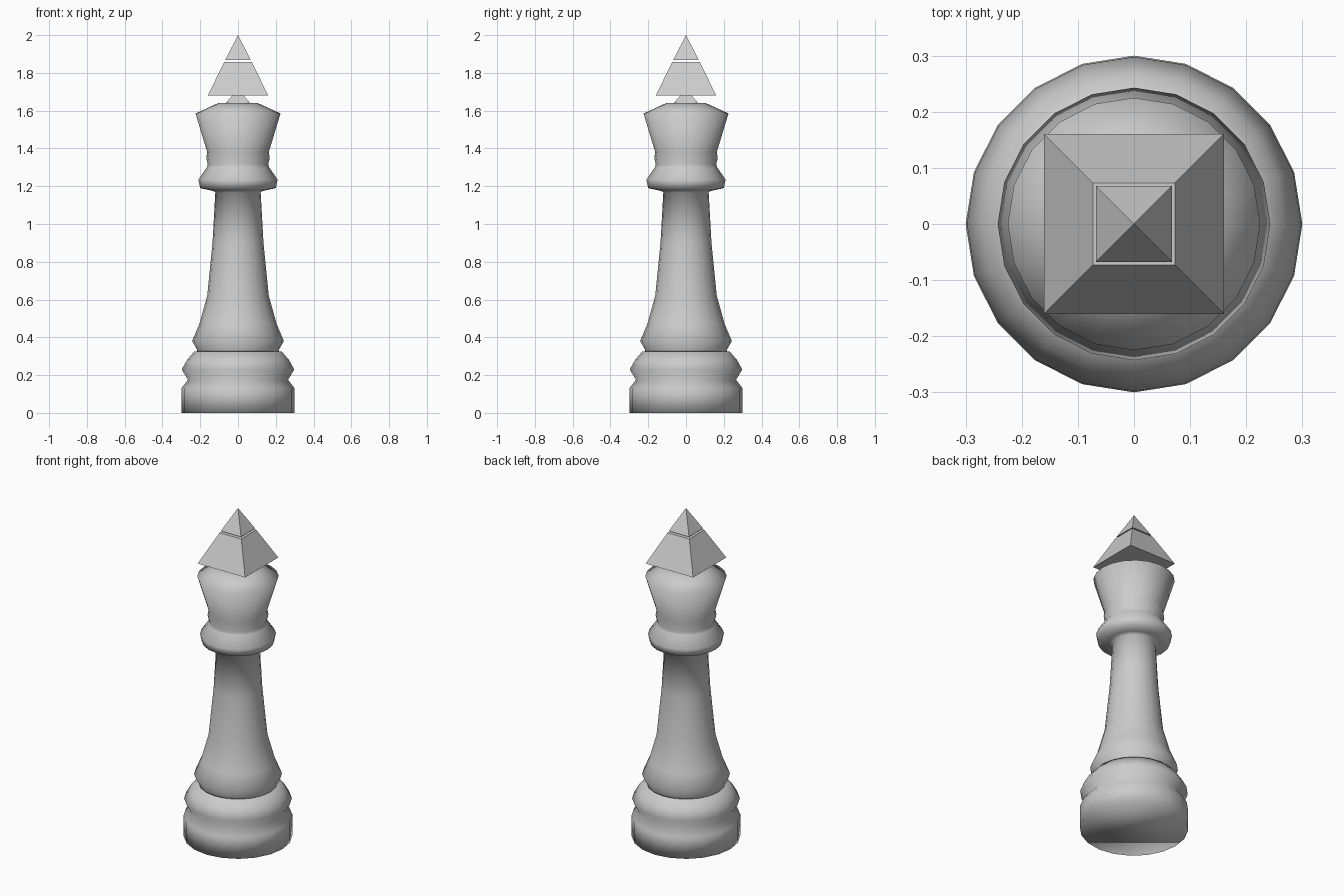
import bpy, bmesh, math

if "Cube" in bpy.data.objects:
    bpy.data.objects.remove(bpy.data.objects["Cube"])

SIDES = 20


def make_object(name, bm, smooth):
    bmesh.ops.recalc_face_normals(bm, faces=bm.faces)
    for f in bm.faces:
        f.smooth = smooth
    me = bpy.data.meshes.new(name)
    bm.to_mesh(me)
    bm.free()
    ob = bpy.data.objects.new(name, me)
    bpy.context.collection.objects.link(ob)
    return ob


def lathe(name, profile):
    """Revolve (radius, height) points and cap both ends."""
    bm = bmesh.new()
    rings = []
    for r, z in profile:
        rings.append([bm.verts.new((r * math.cos(2 * math.pi * i / SIDES),
                                    r * math.sin(2 * math.pi * i / SIDES), z))
                      for i in range(SIDES)])
    for a, b in zip(rings, rings[1:]):
        for i in range(SIDES):
            j = (i + 1) % SIDES
            bm.faces.new((a[i], a[j], b[j], b[i]))
    bm.faces.new(rings[0][::-1])
    bm.faces.new(rings[-1])
    return make_object(name, bm, True)


def frustum(name, half_low, z_low, half_high, z_high):
    """Square pyramid section with sides parallel to the axes."""
    bm = bmesh.new()
    corners = [(-1, -1), (1, -1), (1, 1), (-1, 1)]
    low = [bm.verts.new((x * half_low, y * half_low, z_low)) for x, y in corners]
    bm.faces.new(low[::-1])
    if half_high == 0:
        tip = bm.verts.new((0, 0, z_high))
        for i in range(4):
            bm.faces.new((low[i], low[(i + 1) % 4], tip))
    else:
        high = [bm.verts.new((x * half_high, y * half_high, z_high)) for x, y in corners]
        for i in range(4):
            j = (i + 1) % 4
            bm.faces.new((low[i], low[j], high[j], high[i]))
        bm.faces.new(high)
    return make_object(name, bm, False)


# Stepped foot
lathe("base", [(0.30, 0), (0.30, 0.13), (0.265, 0.175), (0.298, 0.23),
               (0.27, 0.28), (0.232, 0.325)])

# Stem, collar and flared head
lathe("body", [(0.217, 0.325), (0.217, 0.335), (0.243, 0.38), (0.205, 0.47),
               (0.163, 0.62), (0.135, 0.90), (0.12, 1.17), (0.145, 1.178),
               (0.20, 1.19), (0.21, 1.235), (0.165, 1.30), (0.16, 1.315),
               (0.168, 1.35), (0.163, 1.38), (0.225, 1.585), (0.105, 1.64)])

# Pyramid finial in three pieces
frustum("finial_foot", 0.07, 1.635, 0.03, 1.68)
frustum("finial_lower", 0.16, 1.68, 0.073, 1.858)
frustum("finial_tip", 0.068, 1.868, 0, 2.0)
